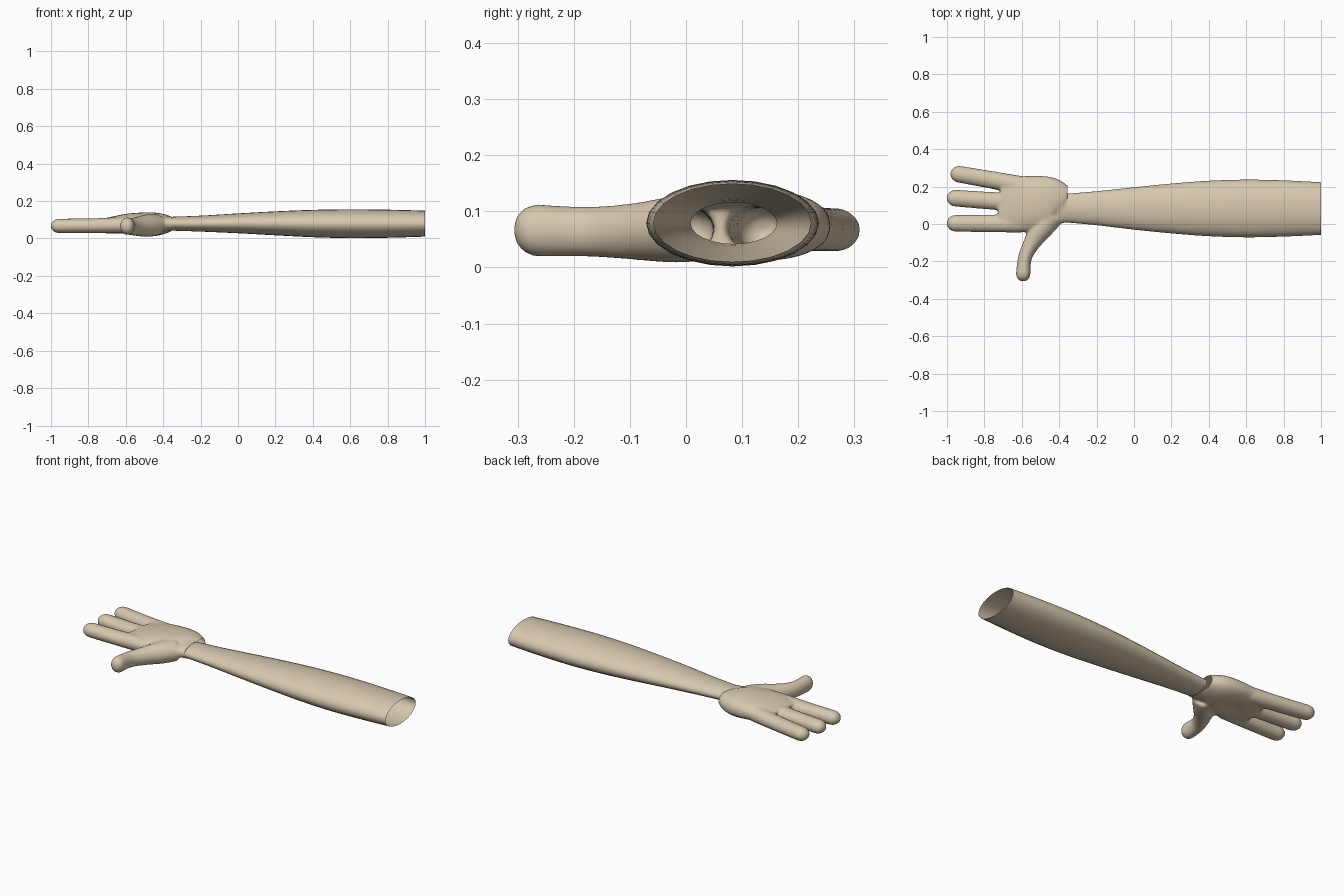
import bpy, bmesh, math
from mathutils import Vector

if "Cube" in bpy.data.objects:
    bpy.data.objects.remove(bpy.data.objects["Cube"])

skin = bpy.data.materials.new("warm beige skin")
skin.diffuse_color = (0.68, 0.58, 0.43, 1)
skin.use_nodes = True
skin.node_tree.nodes["Principled BSDF"].inputs["Base Color"].default_value = skin.diffuse_color


def smooth_path(stations, steps=4):
    """Catmull-Rom through stations of (x, y, z, half width, half height)."""
    pts = [Vector(s) for s in stations]
    out = []
    for i in range(len(pts) - 1):
        a, b, c, d = (pts[max(i - 1, 0)], pts[i], pts[i + 1], pts[min(i + 2, len(pts) - 1)])
        for k in range(steps):
            t = k / steps
            out.append(0.5 * (2 * b + (c - a) * t + (2 * a - 5 * b + 4 * c - d) * t * t
                              + (3 * b - a - 3 * c + d) * t ** 3))
    return out + [pts[-1]]


def loft(bm, stations, sides=24, power=2.0, tip=0.0, caps=True):
    """Skin elliptical rings along a level path; tip adds a rounded end."""
    path = smooth_path(stations)
    xyz = [Vector(p[:3]) for p in path]
    dirs = [(xyz[min(i + 1, len(xyz) - 1)] - xyz[max(i - 1, 0)]).normalized() for i in range(len(xyz))]
    rings = [(c, d, p[3], p[4]) for c, d, p in zip(xyz, dirs, path)]
    if tip:
        c, d, w, h = rings[-1]
        for k in range(1, 7):
            a = k / 6 * math.radians(84)
            rings.append((c + d * tip * math.sin(a), d, w * math.cos(a), h * math.cos(a)))
    loops = []
    for c, d, w, h in rings:
        side = d.cross(Vector((0, 0, 1))).normalized()
        loop = []
        for k in range(sides):
            a = 2 * math.pi * k / sides
            u, v = math.cos(a), math.sin(a)
            u = math.copysign(abs(u) ** (2 / power), u)
            v = math.copysign(abs(v) ** (2 / power), v)
            loop.append(bm.verts.new(c + side * u * w + Vector((0, 0, v * h))))
        loops.append(loop)
    for p, q in zip(loops, loops[1:]):
        for k in range(sides):
            n = (k + 1) % sides
            bm.faces.new((p[k], p[n], q[n], q[k]))
    if caps:
        bm.faces.new(loops[0][::-1])
        bm.faces.new(loops[-1])


def make_object(name, bm):
    bmesh.ops.recalc_face_normals(bm, faces=bm.faces)
    mesh = bpy.data.meshes.new(name)
    bm.to_mesh(mesh)
    bm.free()
    mesh.materials.append(skin)
    obj = bpy.data.objects.new(name, mesh)
    bpy.context.collection.objects.link(obj)
    return obj


def box(x, y0, y1, z0, z1):
    """Station from its side and height limits."""
    return (x, (y0 + y1) / 2, (z0 + z1) / 2, (y1 - y0) / 2, (z1 - z0) / 2)


WRIST = -0.355

# Forearm: hollow sleeve open at the elbow
bm = bmesh.new()
loft(bm, [box(WRIST, 0.008, 0.162, 0.042, 0.116),
          box(-0.2, -0.006, 0.175, 0.037, 0.122),
          box(0.0, -0.030, 0.196, 0.028, 0.134),
          box(0.2, -0.050, 0.216, 0.017, 0.145),
          box(0.4, -0.065, 0.231, 0.007, 0.153),
          box(0.6, -0.071, 0.237, 0.002, 0.156),
          box(0.8, -0.067, 0.233, 0.004, 0.154),
          box(1.0, -0.058, 0.223, 0.010, 0.149)], caps=False)
forearm = make_object("forearm", bm)

# Palm
bm = bmesh.new()
loft(bm, [box(-0.30, 0.005, 0.166, 0.039, 0.119),
          box(-0.36, 0.007, 0.163, 0.041, 0.117),
          box(-0.385, 0.0, 0.178, 0.036, 0.121),
          box(-0.41, -0.012, 0.222, 0.022, 0.132),
          box(-0.45, -0.02, 0.250, 0.011, 0.139),
          box(-0.50, -0.03, 0.258, 0.010, 0.139),
          box(-0.56, -0.04, 0.257, 0.014, 0.136),
          box(-0.62, -0.046, 0.257, 0.019, 0.128),
          box(-0.69, -0.046, 0.267, 0.026, 0.113),
          box(-0.72, -0.044, 0.272, 0.029, 0.108)], sides=40, power=2.3)

# Three fingers: root and tip centres
for x0, y0, x1, y1 in ((-0.60, 0.002, -0.955, 0.004),
                       (-0.60, 0.112, -0.955, 0.138),
                       (-0.60, 0.208, -0.935, 0.266)):
    loft(bm, [(x0, y0, 0.072, 0.048, 0.044),
              ((x0 + x1) / 2, (y0 + y1) / 2, 0.068, 0.047, 0.040),
              (x1, y1, 0.067, 0.045, 0.039)], tip=0.047)

# Thumb
loft(bm, [(-0.44, 0.05, 0.072, 0.07, 0.058),
          (-0.49, -0.015, 0.068, 0.064, 0.060),
          (-0.545, -0.10, 0.064, 0.046, 0.050),
          (-0.583, -0.18, 0.064, 0.037, 0.045),
          (-0.592, -0.265, 0.066, 0.039, 0.047)], tip=0.043)
hand = make_object("hand", bm)

# Fuse the hand volumes into one soft skin
bpy.context.view_layer.objects.active = hand
hand.select_set(True)
fuse = hand.modifiers.new("fuse", 'REMESH')
fuse.mode = 'VOXEL'
fuse.voxel_size = 0.007
soften = hand.modifiers.new("soften", 'SMOOTH')
soften.factor = 0.5
soften.iterations = 10
for name in ("fuse", "soften"):
    bpy.ops.object.modifier_apply(modifier=name)

# Cupped underside of the palm, and an open wrist meeting the forearm
bm = bmesh.new()
bm.from_mesh(hand.data)
for v in bm.verts:
    if v.co.z < 0.07:
        r2 = ((v.co.x + 0.57) / 0.07) ** 2 + ((v.co.y - 0.11) / 0.07) ** 2
        v.co.z += 0.016 * math.exp(-r2) * min(1, (0.07 - v.co.z) / 0.03)
bmesh.ops.bisect_plane(bm, geom=bm.verts[:] + bm.edges[:] + bm.faces[:],
                       plane_co=(WRIST, 0, 0), plane_no=(1, 0, 0), clear_outer=True)
bm.to_mesh(hand.data)
bm.free()

for obj in (forearm, hand):
    bpy.ops.object.select_all(action='DESELECT')
    obj.select_set(True)
    bpy.context.view_layer.objects.active = obj
    bpy.ops.object.shade_smooth_by_angle(angle=math.radians(60))
